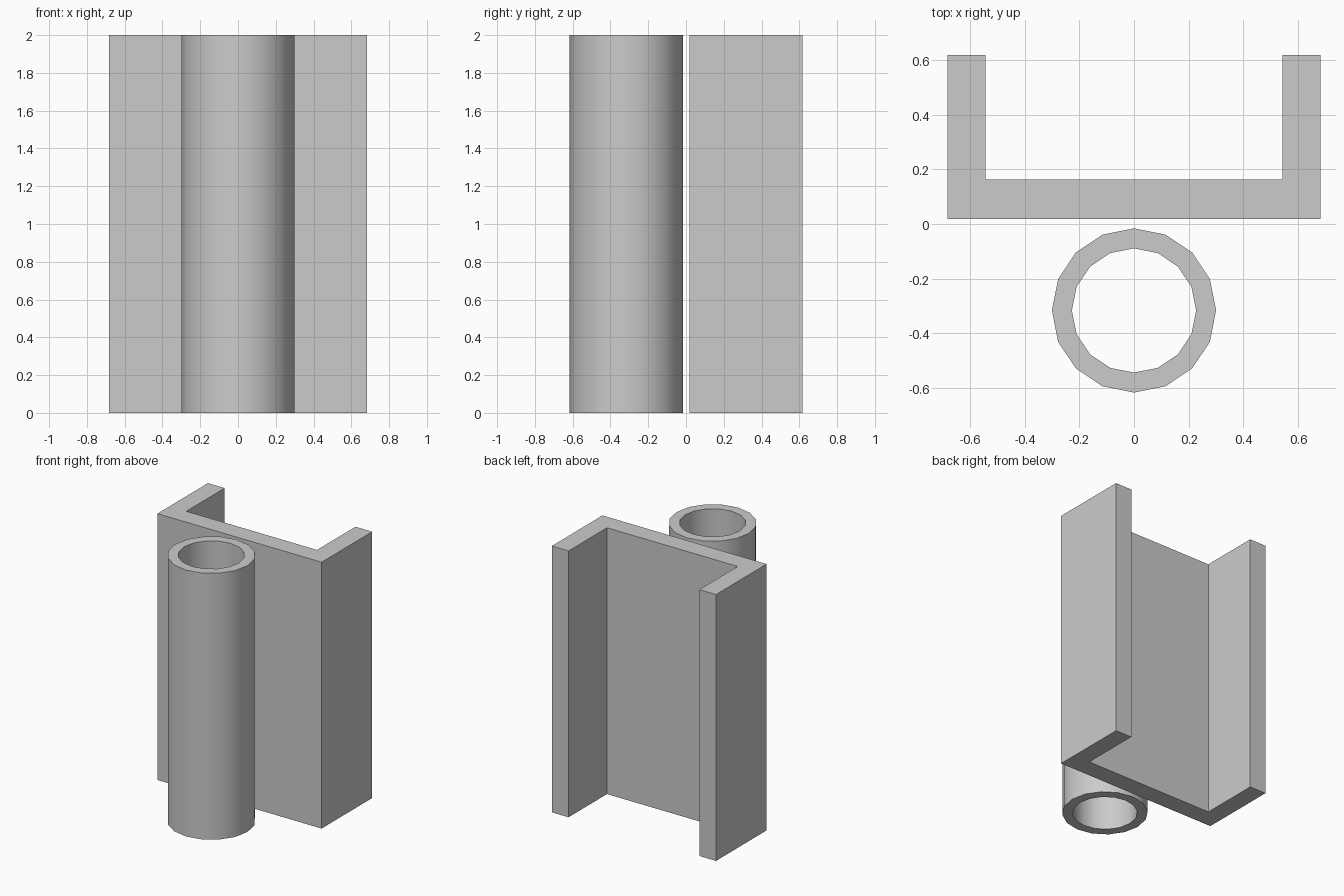
import bpy
import bmesh
from math import cos, sin, tau

HEIGHT = 2.0

cube = bpy.data.objects.get("Cube")
if cube:
    bpy.data.objects.remove(cube, do_unlink=True)

# One plain grey for everything
grey = bpy.data.materials.new("light_grey")
grey.use_nodes = True
colour = (0.6, 0.6, 0.6, 1)
grey.diffuse_color = colour
grey.node_tree.nodes["Principled BSDF"].inputs["Base Color"].default_value = colour


def make_object(name, bm):
    bmesh.ops.recalc_face_normals(bm, faces=bm.faces)
    mesh = bpy.data.meshes.new(name)
    bm.to_mesh(mesh)
    bm.free()
    mesh.materials.append(grey)
    obj = bpy.data.objects.new(name, mesh)
    bpy.context.collection.objects.link(obj)
    return obj


def extrude_up(bm, faces):
    result = bmesh.ops.extrude_face_region(bm, geom=faces, use_keep_orig=True)
    verts = [g for g in result["geom"] if isinstance(g, bmesh.types.BMVert)]
    bmesh.ops.translate(bm, verts=verts, vec=(0, 0, HEIGHT))


# Channel: a U-shaped profile, open to the back
half, inner, front, web, back = 0.682, 0.543, 0.018, 0.162, 0.618
right_side = [(-inner, web), (-inner, back), (-half, back), (-half, front)]
left_side = [(-x, y) for x, y in reversed(right_side)]
bm = bmesh.new()
profile = bm.faces.new([bm.verts.new((x, y, 0)) for x, y in right_side + left_side])
extrude_up(bm, [profile])
make_object("channel", bm)

# Tube: a sixteen-sided ring, open at both ends
SIDES, CENTRE_Y = 16, -0.316
bm = bmesh.new()
rings = [[bm.verts.new((r * cos(tau * i / SIDES), CENTRE_Y + r * sin(tau * i / SIDES), 0))
          for i in range(SIDES)] for r in (0.3, 0.227)]
outer, hole = rings
ring_faces = [bm.faces.new((outer[i - 1], outer[i], hole[i], hole[i - 1]))
              for i in range(SIDES)]
extrude_up(bm, ring_faces)
tube = make_object("tube", bm)

# Smooth round walls with crisp rims
bpy.ops.object.select_all(action="DESELECT")
tube.select_set(True)
bpy.context.view_layer.objects.active = tube
bpy.ops.object.shade_smooth_by_angle(angle=0.6)
